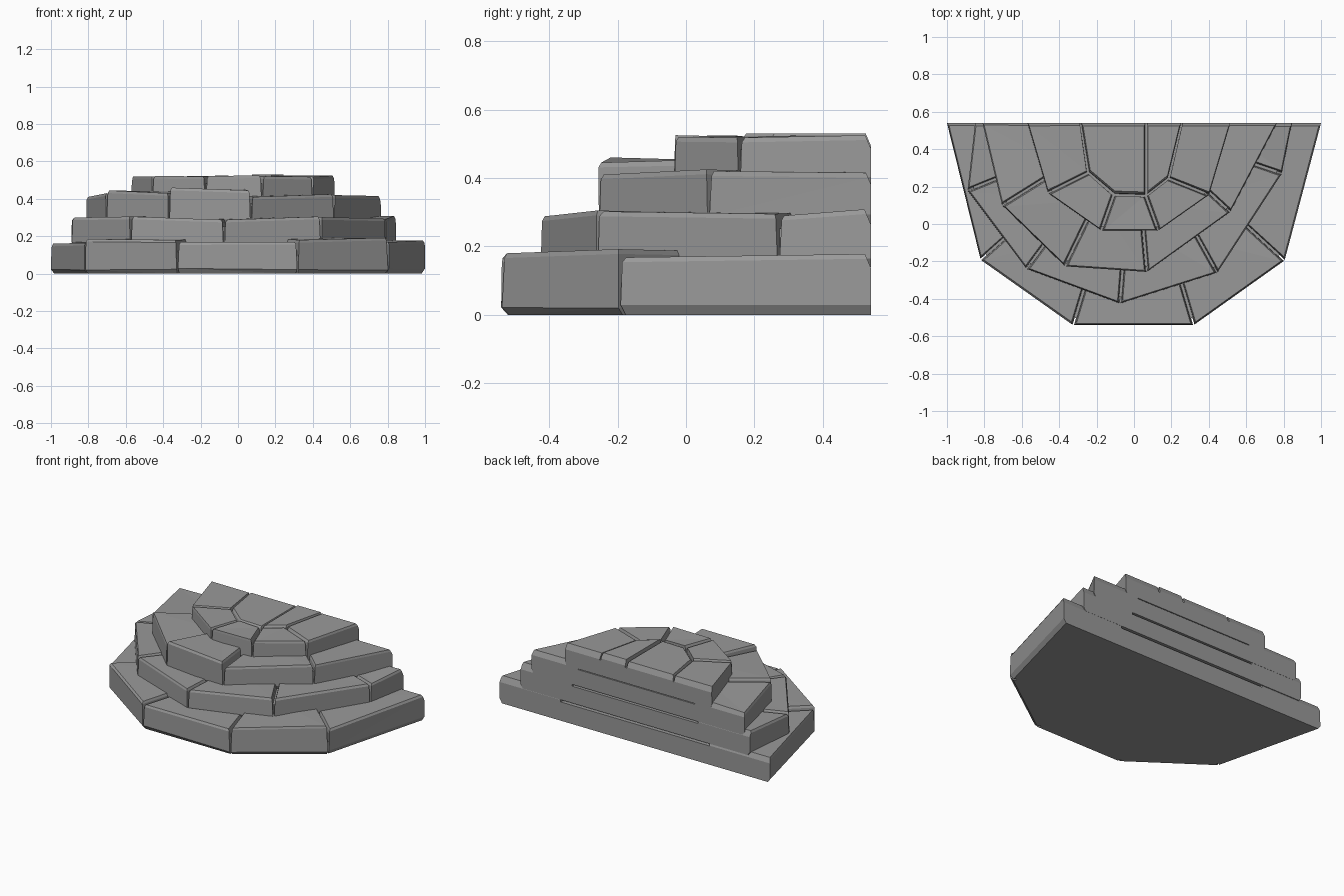
import bpy, bmesh, random
from mathutils import Vector

if "Cube" in bpy.data.objects:
    bpy.data.objects.remove(bpy.data.objects["Cube"])

random.seed(4)
BACK = 0.54                      # flat rear plane
HUB = Vector((0, BACK))          # centre of the half-round steps

stone = bpy.data.materials.new("grey stone")
stone.diffuse_color = (0.32, 0.32, 0.32, 1)
stone.use_nodes = True
stone.node_tree.nodes["Principled BSDF"].inputs["Base Color"].default_value = stone.diffuse_color


def loft(name, rings, chamfer=None):
    """Solid through stacked rings; optionally chamfer the rear top edge."""
    bm = bmesh.new()
    vs = [[bm.verts.new(p) for p in r] for r in rings]
    n = len(rings[0])
    for a, b in zip(vs, vs[1:]):
        for i in range(n):
            j = (i + 1) % n
            bm.faces.new((a[i], a[j], b[j], b[i]))
    bm.faces.new(vs[0][::-1])
    bm.faces.new(vs[-1])
    if chamfer:
        bmesh.ops.bisect_plane(
            bm, geom=bm.verts[:] + bm.edges[:] + bm.faces[:], dist=1e-5,
            plane_co=(0, BACK - 0.015, chamfer), plane_no=(0, 0.035, 0.015), clear_outer=True)
        bmesh.ops.holes_fill(bm, edges=[e for e in bm.edges if e.is_boundary], sides=0)
    bmesh.ops.triangulate(bm, faces=bm.faces[:])
    bmesh.ops.recalc_face_normals(bm, faces=bm.faces[:])
    me = bpy.data.meshes.new(name)
    bm.to_mesh(me)
    bm.free()
    me.materials.append(stone)
    ob = bpy.data.objects.new(name, me)
    bpy.context.collection.objects.link(ob)
    return ob


def block(name, a, b, c, d, z0, ha, hb):
    """Rough stone with outer edge a-b, inner edge c-d, and V-shaped joints."""
    def ring(gap, grow, zs):
        t = (b - a).normalized() * gap
        ga = t if abs(a.y - BACK) > 1e-4 else t * 0
        gb = t if abs(b.y - BACK) > 1e-4 else t * 0
        pts = [HUB + (a + ga - HUB) * grow, HUB + (b - gb - HUB) * grow, c - gb, d + ga]
        return [(p.x, min(p.y, BACK), z) for p, z in zip(pts, zs)]
    hm = (ha + hb) / 2
    j = [random.uniform(-0.006, 0.006) for _ in range(4)]
    rings = [ring(0.006, 0.982, [z0] * 4),
             ring(0.004, 1.0, [z0 + 0.025 + j[0], z0 + 0.025 + j[1], z0 + 0.03, z0 + 0.03]),
             ring(0.009, 0.998 + j[2] * 0.6, [ha - 0.014, hb - 0.014, hm - 0.014, hm - 0.014]),
             ring(0.015, 0.992, [ha, hb, hm + j[2] / 2, hm + j[3] / 2])]
    loft(name, rings, hm)


# Each tier: base height, outer corner points, stone top heights (left, right)
tiers = [
    (0.0, [(-1, .54), (-.82, -.19), (-.325, -.54), (.32, -.54), (.805, -.195), (1, .54)],
     [(.16, .165), (.185, .18), (.168, .17), (.18, .192), (.168, .178)]),
    (0.14, [(-.85, .54), (-.89, .18), (-.575, -.24), (-.075, -.425), (.445, -.26), (.79, .27), (.845, .54)],
     [(.30, .295), (.30, .305), (.305, .288), (.288, .305), (.302, .295), (.29, .31)]),
    (0.265, [(-.81, .54), (-.705, .1), (-.37, -.225), (.07, -.255), (.515, .065), (.765, .54)],
     [(.41, .43), (.445, .43), (.46, .445), (.41, .425), (.42, .415)]),
    (0.38, [(-.57, .54), (-.46, .165), (-.175, -.035), (.13, -.035), (.40, .155), (.515, .54)],
     [(.52, .52), (.522, .52), (.522, .525), (.52, .518), (.518, .525)]),
]
cap_rim = [(-.29, .54), (-.25, .27), (-.11, .15), (.065, .145), (.19, .24), (.26, .54)]

for k, (z0, outer, tops) in enumerate(tiers, 1):
    pts = [Vector(p) for p in outer]
    inner = [Vector(p) for p in cap_rim] if k == 4 else [HUB + (p - HUB) * 0.55 for p in pts]
    # solid core behind the joints
    core = [HUB + (p - HUB) * 0.965 for p in pts]
    top = min(min(t) for t in tops) - 0.035
    loft(f"tier_{k}_core", [[(p.x, p.y, z) for p in core] for z in (z0, top)])
    # ring of stones
    for i, (ha, hb) in enumerate(tops):
        block(f"tier_{k}_stone_{i + 1}", pts[i], pts[i + 1], inner[i + 1], inner[i], z0, ha, hb)

# two paving slabs closing the top landing
slabs = {"landing_slab_left": [(-.28, .54), (-.238, .28), (-.102, .165), (.058, .16), (.058, .54)],
         "landing_slab_right": [(.072, .54), (.072, .165), (.18, .25), (.25, .54)]}
for name, outline in slabs.items():
    h = 0.522 if "left" in name else 0.53
    mid = Vector((sum(p[0] for p in outline) / len(outline), BACK))
    rings = []
    for z, s in ((0.4, 1.03), (h - 0.014, 1.0), (h, 0.97)):
        rings.append([(*(mid + (Vector(p) - mid) * s), z) for p in outline])
    loft(name, rings, h)
